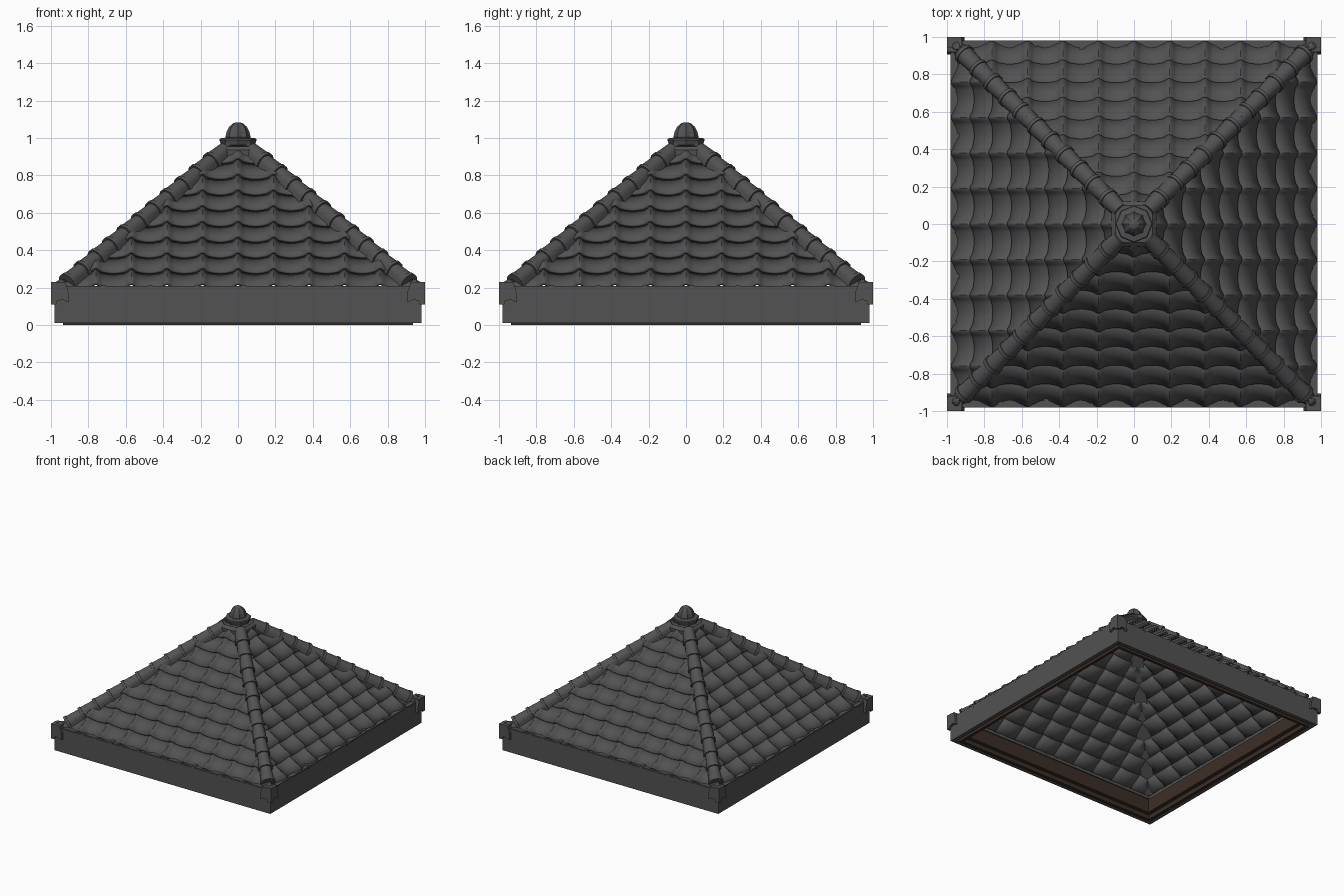
import bpy, bmesh, math
from mathutils import Vector, Matrix

if "Cube" in bpy.data.objects:
    bpy.data.objects.remove(bpy.data.objects["Cube"])

def material(name, rgb):
    m = bpy.data.materials.new(name)
    m.diffuse_color = (*rgb, 1)
    m.use_nodes = True
    m.node_tree.nodes["Principled BSDF"].inputs["Base Color"].default_value = m.diffuse_color
    return m

TILE = material("charcoal_tile", (0.085, 0.085, 0.085))
WOOD = material("dark_brown_wood", (0.045, 0.027, 0.02))

def finish(bm, name, mat, smooth=None, normals=True):
    if normals:
        bmesh.ops.recalc_face_normals(bm, faces=bm.faces)
    me = bpy.data.meshes.new(name)
    bm.to_mesh(me)
    bm.free()
    me.materials.append(mat)
    ob = bpy.data.objects.new(name, me)
    bpy.context.collection.objects.link(ob)
    if smooth:
        bpy.ops.object.select_all(action='DESELECT')
        ob.select_set(True)
        bpy.context.view_layer.objects.active = ob
        bpy.ops.object.shade_smooth_by_angle(angle=math.radians(smooth))
    return ob

def loft(bm, rings, cap=True):
    """Skin closed rings of points, capping both ends."""
    vs = [[bm.verts.new(p) for p in r] for r in rings]
    n = len(vs[0])
    for a, b in zip(vs, vs[1:]):
        for i in range(n):
            bm.faces.new((a[i], a[(i + 1) % n], b[(i + 1) % n], b[i]))
    if cap:
        bm.faces.new(vs[0])
        bm.faces.new(vs[-1])

def box(bm, x0, x1, y0, y1, z0, z1):
    loft(bm, [[(x0, y0, z), (x1, y0, z), (x1, y1, z), (x0, y1, z)] for z in (z0, z1)])

def four_sides(bm):
    """Repeat the contents on all four sides of the roof."""
    geom = bm.verts[:] + bm.edges[:] + bm.faces[:]
    for k in (1, 2, 3):
        d = bmesh.ops.duplicate(bm, geom=geom)["geom"]
        bmesh.ops.rotate(bm, verts=[v for v in d if isinstance(v, bmesh.types.BMVert)],
                         matrix=Matrix.Rotation(k * math.pi / 2, 3, 'Z'))

def square_ring(name, outer, inner, z0, z1, mat):
    bm = bmesh.new()
    prof = [(outer, z0), (outer, z1), (inner, z1), (inner, z0)]
    rings = [[(sx * r, sy * r, z) for r, z in prof]
             for sx, sy in ((1, 1), (-1, 1), (-1, -1), (1, -1))]
    loft(bm, rings + rings[:1], cap=False)
    bmesh.ops.remove_doubles(bm, verts=bm.verts, dist=1e-5)
    return finish(bm, name, mat)

SLOPE, PITCH = 0.84, 0.19
def plane_z(d):
    return 0.2 + (0.93 - d) * SLOPE

# Pantile slopes: overlapping wavy courses trimmed along the hips
def wave(x):
    u = (x / PITCH + 0.15) % 1
    if u < 0.3:
        return 0.022 * math.sin(math.pi * u / 0.3)
    return -0.014 * math.sin(math.pi * (u - 0.3) / 0.7)

bm = bmesh.new()
nrm = Vector((0, -SLOPE, 1)).normalized()
STEPS = 16
n = int(1.0 / PITCH * STEPS) + 1
for row in range(9):
    d0 = 0.945 - row * 0.1
    d1 = max(d0 - 0.118, 0.01)
    rings = []
    for d, lift in ((d0, 0.03), ((d0 + d1) / 2, 0.019), (d1, 0.004)):
        rings.append([bm.verts.new(Vector((i * PITCH / STEPS, -d, plane_z(d)))
                                   + nrm * (lift + wave(i * PITCH / STEPS)))
                      for i in range(-n, n + 1)])
    for a, b in zip(rings, rings[1:]):
        for i in range(2 * n):
            bm.faces.new((a[i], a[i + 1], b[i + 1], b[i]))
for s in (1, -1):
    bmesh.ops.bisect_plane(bm, geom=bm.verts[:] + bm.edges[:] + bm.faces[:], dist=1e-5,
                           plane_co=(0, 0, 0), plane_no=(s, 1, 0), clear_outer=True)
four_sides(bm)
tiles = finish(bm, "roof_tiles", TILE, smooth=35, normals=False)
sol = tiles.modifiers.new("thickness", 'SOLIDIFY')
sol.thickness, sol.offset = 0.014, -1

# Hip caps: overlapping tapered barrels climbing each corner
bm = bmesh.new()
foot = Vector((0.915, 0.915, plane_z(0.915) + 0.012))
top = Vector((0.07, 0.07, plane_z(0.07) + 0.012))
along = (top - foot).normalized()
side = Vector((1, -1, 0)).normalized()
up = side.cross(along)
if up.z < 0:
    up = -up
COUNT = 11
for i in range(COUNT):
    a = foot.lerp(top, i / COUNT)
    b = foot.lerp(top, min(1, (i + 1.15) / COUNT))
    rings = []
    for c, r in ((a, 0.054), (a + along * 0.02, 0.054), (a + along * 0.021, 0.049), (b, 0.042)):
        pts = [c + side * r * math.cos(t * math.pi / 10) + up * r * math.sin(t * math.pi / 10)
               for t in range(11)]
        rings.append(pts + [c - side * r - up * 0.025, c + side * r - up * 0.025])
    loft(bm, rings)
four_sides(bm)
finish(bm, "hip_caps", TILE, smooth=30)

# Eave: upright fascia, top flange and raised joint straps
square_ring("eave_fascia", 0.98, 0.95, 0.01, 0.2, TILE)
square_ring("eave_flange", 0.978, 0.92, 0.185, 0.208, TILE)
bm = bmesh.new()
for i in range(-3, 4):
    x = i * 0.25 + 0.03
    box(bm, x - 0.012, x + 0.012, -0.981, -0.92, 0.19, 0.213)
four_sides(bm)
finish(bm, "eave_joint_straps", TILE)

# Wooden boards inside the eave
square_ring("outer_wood_board", 0.935, 0.912, 0.0, 0.17, WOOD)
square_ring("inner_wood_board", 0.912, 0.88, 0.035, 0.15, WOOD)

# Corner ornaments: shaped cheek on both faces with a cap on top
bm = bmesh.new()
cheek = [(1.0, 0.11), (1.0, 0.23), (0.945, 0.23), (0.92, 0.215), (0.907, 0.18),
         (0.905, 0.12), (0.935, 0.135), (0.965, 0.13), (0.985, 0.115)]
loft(bm, [[(x, -y, z) for x, z in cheek] for y in (0.97, 1.0)])
loft(bm, [[(y, -x, z) for x, z in cheek] for y in (0.97, 1.0)])
box(bm, 0.92, 0.998, -0.998, -0.92, 0.19, 0.228)
four_sides(bm)
finish(bm, "corner_ornaments", TILE)

# Finial: square plinth, flared collar and ribbed dome
def turned(name, profile, sides, rib=0.0, turn=0.0, smooth=None):
    bm = bmesh.new()
    rings = []
    for r, z in profile:
        rings.append([])
        for i in range(sides):
            a = turn + 2 * math.pi * i / sides
            q = r * (1 - rib * (i % 2))
            rings[-1].append((q * math.cos(a), q * math.sin(a), z))
    loft(bm, rings)
    finish(bm, name, TILE, smooth)

R2 = math.sqrt(2)
turned("finial_plinth", [(0.115 * R2, 0.88), (0.12 * R2, 0.935), (0.1 * R2, 0.955),
                         (0.07 * R2, 0.957), (0.07 * R2, 0.97)], 4, turn=math.pi / 4)
turned("finial_collar", [(0.075, 0.955), (0.09, 0.962), (0.1, 0.99), (0.095, 0.998),
                         (0.06, 1.003)], 8)
turned("finial_dome", [(0.064, 0.995), (0.066, 1.01), (0.06, 1.035), (0.047, 1.06),
                       (0.028, 1.077), (0.01, 1.083)], 16, rib=0.13)
